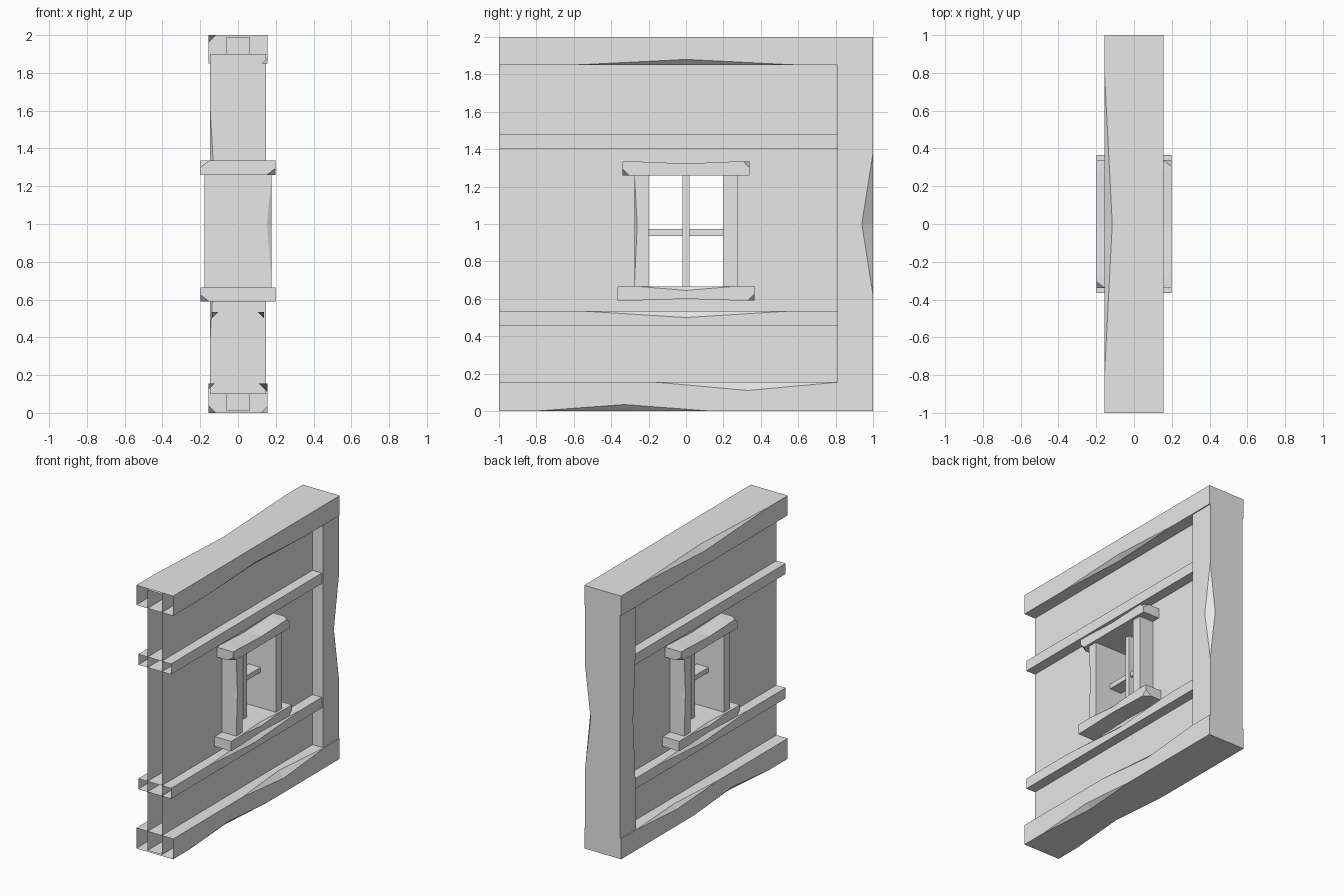
import bpy
import bmesh
from mathutils import Vector

cube = bpy.data.objects.get("Cube")
if cube:
    bpy.data.objects.remove(cube, do_unlink=True)

grey = bpy.data.materials.new("plain_grey")
grey.use_nodes = True
grey.diffuse_color = (0.8, 0.8, 0.8, 1)
grey.node_tree.nodes["Principled BSDF"].inputs["Base Color"].default_value = (0.8, 0.8, 0.8, 1)


def hull(points, name="cutter"):
    """Convex solid around the points."""
    bm = bmesh.new()
    for p in points:
        bm.verts.new(p)
    bmesh.ops.convex_hull(bm, input=bm.verts[:])
    bmesh.ops.dissolve_limit(bm, angle_limit=0.001, verts=bm.verts[:], edges=bm.edges[:])
    bmesh.ops.recalc_face_normals(bm, faces=bm.faces[:])
    mesh = bpy.data.meshes.new(name)
    bm.to_mesh(mesh)
    bm.free()
    ob = bpy.data.objects.new(name, mesh)
    bpy.context.collection.objects.link(ob)
    return ob


def corners(lo, hi):
    return [(x, y, z) for x in (lo[0], hi[0]) for y in (lo[1], hi[1]) for z in (lo[2], hi[2])]


def scaled(points, centre, factor):
    return [centre + (p - centre) * factor for p in points]


def notch(lo, hi, axis, signs, span, mid, depths):
    """V-shaped chip in the edge running along axis; signs choose which edge."""
    others = [i for i in range(3) if i != axis]

    def point(t, in_a=0, in_b=0):
        p = Vector((0, 0, 0))
        p[axis] = t
        for i, s, d in zip(others, signs, (in_a, in_b)):
            p[i] = hi[i] - d if s > 0 else lo[i] + d
        return p

    a, b = point(span[0]), point(span[1])
    p, q = point(mid, depths[0]), point(mid, 0, depths[1])
    return hull(scaled([a, b, p, q], (p + q) / 2, 1.3))


def clip(lo, hi, signs, size):
    """Cut one corner off a block."""
    c = Vector([hi[i] if signs[i] > 0 else lo[i] for i in range(3)])
    tips = []
    for i in range(3):
        tip = c.copy()
        tip[i] -= signs[i] * size[i]
        tips.append(tip)
    centre = sum(tips, Vector()) / 3
    return hull(scaled([c] + tips, centre, 1.5))


def dip(z, depth, half, out):
    """Shallow sag across the whole top or bottom; out is the outward z sign."""
    m = Vector((0, 0, z - out * depth))
    pts = [Vector((x, y, zz)) for x in (-0.3, 0.3)
           for y, zz in ((-half, z), (half, z), (0, m.z))]
    return hull(scaled(pts, m, 1.3))


def block(name, lo, hi, cutters=(), open_end=False):
    ob = hull(corners(lo, hi), name)
    ob.data.materials.append(grey)
    bpy.context.view_layer.objects.active = ob
    for c in cutters:
        mod = ob.modifiers.new("chip", "BOOLEAN")
        mod.operation = "DIFFERENCE"
        mod.solver = "EXACT"
        mod.object = c
        bpy.ops.object.modifier_apply(modifier=mod.name)
        bpy.data.objects.remove(c, do_unlink=True)
    if open_end:
        bm = bmesh.new()
        bm.from_mesh(ob.data)
        ends = [f for f in bm.faces if f.normal.y < -0.99 and f.calc_center_median().y < -0.99]
        bmesh.ops.delete(bm, geom=ends, context="FACES")
        bm.to_mesh(ob.data)
        bm.free()
    return ob


# Wall panel with the window hole, hollow at the front end
block("wall_panel", (-0.06, -1, 0.01), (0.06, 0.85, 1.99),
      [hull(corners((-0.3, -0.23, 0.63), (0.3, 0.23, 1.3)))], True)

# Top and bottom beams with chipped edges
lo, hi = (-0.155, -1, 1.85), (0.155, 1, 2)
block("top_beam", lo, hi, [
    notch(lo, hi, 1, (-1, 1), (-0.78, 0.78), 0, (0.04, 0.04)),
    notch(lo, hi, 1, (1, -1), (-0.6, 0.6), 0, (0.03, 0.03))], True)

lo, hi = (-0.155, -1, 0), (0.155, 1, 0.155)
chips = []
for side, low, high in ((1, 0.035, 0.045), (-1, 0.04, 0.03)):
    chips.append(notch(lo, hi, 1, (side, -1), (-0.8, 0.13), -0.33, (low, low)))
    chips.append(notch(lo, hi, 1, (side, 1), (-0.17, 0.82), 0.33, (high, high)))
block("bottom_beam", lo, hi, chips, True)

# End post
lo, hi = (-0.147, 0.81, 0.1), (0.147, 1, 1.9)
block("end_post", lo, hi, [
    notch(lo, hi, 2, (1, 1), (0.62, 1.38), 1, (0.045, 0.06)),
    notch(lo, hi, 2, (-1, -1), (0.4, 1.6), 1, (0.035, 0.035))])

# Horizontal rails
block("upper_rail", (-0.138, -1, 1.4), (0.138, 0.83, 1.48), (), True)
lo, hi = (-0.138, -1, 0.455), (0.138, 0.83, 0.535)
block("lower_rail", lo, hi, [
    notch(lo, hi, 1, (s, 1), (-0.56, 0.56), 0, (0.035, 0.035)) for s in (1, -1)], True)

# Window jambs
for name, side in (("right_jamb", -1), ("left_jamb", 1)):
    inner, outer = 0.2 * side, 0.275 * side
    lo = (-0.178, min(inner, outer), 0.64)
    hi = (0.178, max(inner, outer), 1.28)
    block(name, lo, hi, [notch(lo, hi, 2, (-side, side), (0.68, 1.25), 1, (0.025, 0.014))])

# Window lintel and sill
size = (0.045, 0.035, 0.035)
lo, hi = (-0.198, -0.34, 1.26), (0.198, 0.34, 1.335)
block("lintel", lo, hi, [dip(1.335, 0.012, 0.28, 1)] + [
    clip(lo, hi, s, size) for s in ((1, 1, 1), (-1, -1, 1), (1, -1, -1), (-1, 1, -1))])

lo, hi = (-0.198, -0.365, 0.59), (0.198, 0.365, 0.665)
block("sill", lo, hi, [dip(0.59, 0.01, 0.3, -1)] + [
    clip(lo, hi, s, size) for s in ((1, 1, -1), (-1, -1, -1))] + [
    notch(lo, hi, 1, (s, 1), (-0.24, 0.24), 0, (0.02, 0.02)) for s in (1, -1)])

# Window bars
block("upright_bar", (-0.06, -0.02, 0.64), (0.06, 0.02, 1.28))
block("cross_bar", (-0.05, -0.21, 0.935), (0.05, 0.21, 0.972))
